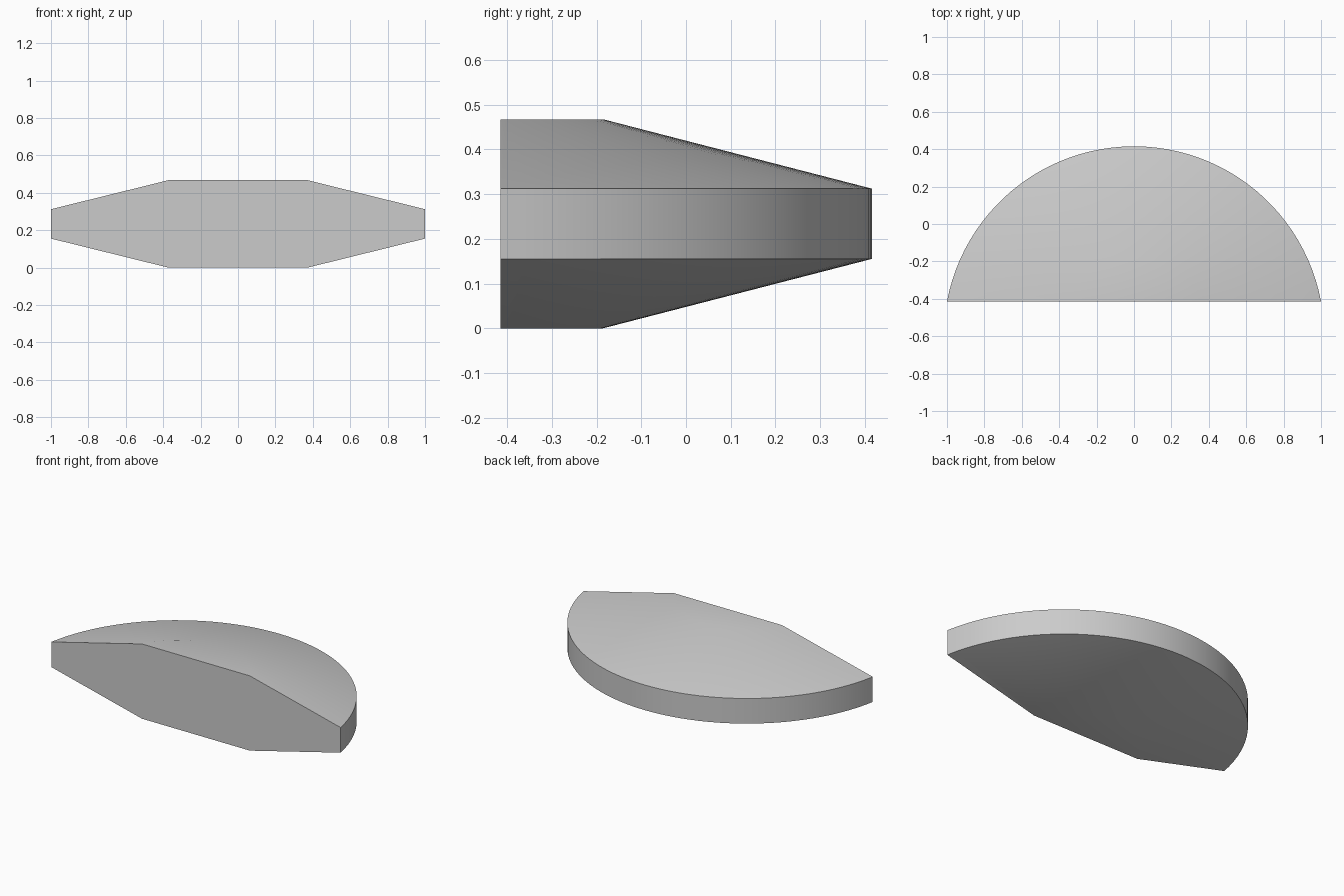
import bpy
import bmesh
import math

# Remove the default cube
cube = bpy.data.objects.get("Cube")
if cube:
    bpy.data.objects.remove(cube, do_unlink=True)

SEGMENTS = 48
CENTRE_Y = -0.602     # shared centre of the arcs
FRONT_Y = -0.415      # flat cut face
RIM_RADIUS = 1.0174
FLAT_RADIUS = 0.417
HEIGHT = 0.467

grey = bpy.data.materials.new("light_grey")
grey.use_nodes = True
colour = (0.6, 0.6, 0.6, 1)
grey.diffuse_color = colour
grey.node_tree.nodes["Principled BSDF"].inputs["Base Color"].default_value = colour


def arc(bm, radius, z):
    """Arc of vertices whose ends lie on the flat front plane."""
    start = math.asin((FRONT_Y - CENTRE_Y) / radius)
    verts = []
    for i in range(SEGMENTS + 1):
        a = start + (math.pi - 2 * start) * i / SEGMENTS
        verts.append(bm.verts.new((radius * math.cos(a),
                                   CENTRE_Y + radius * math.sin(a), z)))
    return verts


# Arcs from the bottom flat, out to the rim, and in to the top flat
bm = bmesh.new()
profile = [(FLAT_RADIUS, 0), (RIM_RADIUS, 0.155),
           (RIM_RADIUS, HEIGHT - 0.155), (FLAT_RADIUS, HEIGHT)]
rows = [arc(bm, r, z) for r, z in profile]

# Lower slope, rim and upper slope
for low, high in zip(rows, rows[1:]):
    for i in range(SEGMENTS):
        bm.faces.new((low[i], low[i + 1], high[i + 1], high[i]))

# Top and bottom flats, and the cut front face
bm.faces.new(rows[-1])
bm.faces.new(reversed(rows[0]))
bm.faces.new([r[0] for r in rows] + [r[-1] for r in reversed(rows)])
bmesh.ops.recalc_face_normals(bm, faces=bm.faces)

mesh = bpy.data.meshes.new("half_disc")
bm.to_mesh(mesh)
bm.free()
mesh.materials.append(grey)
half_disc = bpy.data.objects.new("half_disc", mesh)
bpy.context.collection.objects.link(half_disc)

# Smooth slopes and rim, with sharp borders
bpy.ops.object.select_all(action="DESELECT")
half_disc.select_set(True)
bpy.context.view_layer.objects.active = half_disc
bpy.ops.object.shade_smooth_by_angle(angle=math.radians(30))
